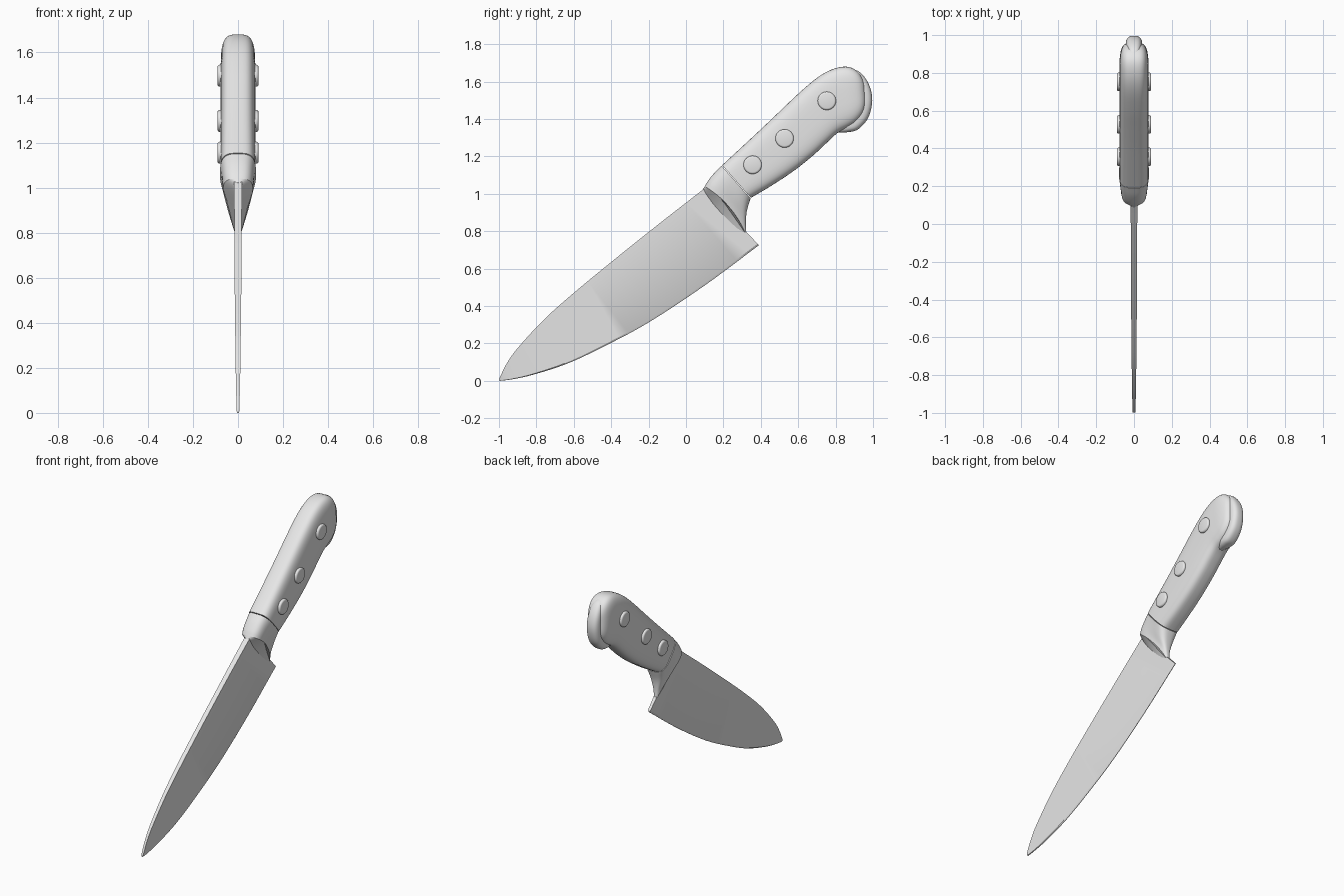
import bpy, bmesh
from math import sin, cos, pi, radians
from mathutils import Vector, Matrix

cube = bpy.data.objects.get("Cube")
if cube:
    bpy.data.objects.remove(cube)

# One plain grey for the whole knife
grey = bpy.data.materials.new("light_grey")
grey.use_nodes = True
GREY = (0.8, 0.8, 0.8, 1)
grey.diffuse_color = GREY
grey.node_tree.nodes["Principled BSDF"].inputs["Base Color"].default_value = GREY


def finish(name, bm):
    """Turn a bmesh into a smooth shaded, grey object."""
    bmesh.ops.recalc_face_normals(bm, faces=bm.faces)
    mesh = bpy.data.meshes.new(name)
    bm.to_mesh(mesh)
    bm.free()
    mesh.materials.append(grey)
    obj = bpy.data.objects.new(name, mesh)
    bpy.context.collection.objects.link(obj)
    bpy.ops.object.select_all(action='DESELECT')
    obj.select_set(True)
    bpy.context.view_layer.objects.active = obj
    bpy.ops.object.shade_smooth_by_angle(angle=radians(32))
    return obj


def smooth_rows(rows, steps):
    """Catmull-Rom interpolation through the station rows."""
    rows = [Vector(r) for r in rows]
    pts = [2 * rows[0] - rows[1]] + rows + [2 * rows[-1] - rows[-2]]
    out = []
    for a, b, c, d in zip(pts, pts[1:], pts[2:], pts[3:]):
        for i in range(steps):
            t = i / steps
            out.append(b + (c - a) * t / 2 + (2 * a - 5 * b + 4 * c - d) * t * t / 2
                       + (3 * b - a - 3 * c + d) * t ** 3 / 2)
    return out + [rows[-1]]


def rounded(n, count=40):
    """Rounded-rectangle section as (height, width) pairs in -1..1."""
    power = lambda v: abs(v) ** (2 / n) * (1 if v > 0 else -1)
    angles = [2 * pi * (i + 0.5) / count for i in range(count)]
    return [(power(sin(a)), power(cos(a))) for a in angles]


def loft(name, rows, section, steps=5):
    """Rows: top y, z, bottom y, z, half width, lower taper, bow along the axis."""
    bm = bmesh.new()
    rings = []
    for ty, tz, by, bz, w, taper, bow in smooth_rows(rows, steps):
        ring = []
        for v, x in section:
            h = (v + 1) / 2
            push = bow * (1 - v * v)
            ring.append(bm.verts.new((x * w * (1 - taper * (1 - h) ** 1.3),
                                      by + (ty - by) * h + push * 0.7,
                                      bz + (tz - bz) * h + push * 0.7)))
        rings.append(ring)
    for r, s in zip(rings, rings[1:]):
        for i in range(len(r)):
            j = (i + 1) % len(r)
            bm.faces.new((r[i], r[j], s[j], s[i]))
    bm.faces.new(rings[0])
    bm.faces.new(rings[-1])
    return finish(name, bm)


# Blade: wedge section with a narrow ground edge
blade_rows = [
    (-.998, .012, -.997, .000, .007, 0, 0),
    (-.96, .09, -.93, .008, .008, 0, 0),
    (-.90, .175, -.82, .032, .010, 0, 0),
    (-.76, .327, -.64, .090, .012, 0, 0),
    (-.60, .470, -.45, .178, .014, 0, 0),
    (-.40, .635, -.20, .312, .015, 0, 0),
    (-.15, .835, .10, .510, .016, 0, 0),
    (.10, 1.03, .39, .725, .018, 0, 0)]
blade_section = [(1, 1), (-.95, .5), (-1, .1), (-1, -.1), (-.95, -.5), (1, -1)]
loft("blade", blade_rows, blade_section)

# Bolster: full at the handle, drawn in toward the heel
rim = (.10, 1.04, .325, .772, .08, .85, .03)
bolster_rows = [
    (.19, 1.15, .345, .975, .080, 0, 0),
    (.15, 1.11, .325, .905, .080, .3, .01),
    (.118, 1.07, .32, .835, .081, .65, .02),
    rim]
loft("bolster", bolster_rows, rounded(3))

# Scooped face between the bolster rim and the blade
loft("bolster_face", [rim, (.088, 1.022, .305, .79, .017, .2, -.012)], rounded(3), 1)

# Handle: rounded grip that swells and closes at the butt
handle_rows = [
    (.193, 1.153, .347, .978, .077, 0, 0),
    (.30, 1.252, .46, 1.045, .077, 0, 0),
    (.40, 1.345, .58, 1.125, .077, 0, 0),
    (.50, 1.440, .68, 1.205, .077, 0, 0),
    (.60, 1.535, .75, 1.270, .077, 0, 0),
    (.70, 1.620, .81, 1.325, .077, 0, 0),
    (.78, 1.665, .86, 1.352, .077, 0, 0),
    (.855, 1.68, .905, 1.38, .075, 0, 0),
    (.91, 1.66, .94, 1.42, .066, 0, 0),
    (.945, 1.615, .957, 1.46, .047, 0, 0),
    (.962, 1.56, .965, 1.51, .015, 0, 0)]
loft("handle", handle_rows, rounded(3.5))

# Butt cap: ridge wrapping the end of the handle
cap_rows = [
    (.87, 1.672, .85, 1.60, .018, 0, 0),
    (.93, 1.650, .87, 1.58, .036, 0, 0),
    (.978, 1.585, .89, 1.55, .042, 0, 0),
    (.996, 1.50, .89, 1.50, .044, 0, 0),
    (.975, 1.408, .88, 1.45, .044, 0, 0),
    (.922, 1.346, .86, 1.42, .044, 0, 0),
    (.87, 1.330, .84, 1.40, .040, 0, 0),
    (.815, 1.328, .82, 1.40, .025, 0, 0)]
loft("butt_cap", cap_rows, rounded(2.8))

# Rivets through the handle, with softened rims
for i, (y, z) in enumerate([(.356, 1.155), (.527, 1.296), (.753, 1.497)]):
    bm = bmesh.new()
    bmesh.ops.create_cone(bm, cap_ends=True, segments=32, radius1=.049, radius2=.049, depth=.182,
                          matrix=Matrix.Translation((0, y, z)) @ Matrix.Rotation(pi / 2, 4, 'Y'))
    rims = [e for e in bm.edges if abs(e.verts[0].co.x - e.verts[1].co.x) < .001]
    bmesh.ops.bevel(bm, geom=rims, offset=.010, segments=3, profile=.5, affect='EDGES')
    finish(f"rivet_{i + 1}", bm)
